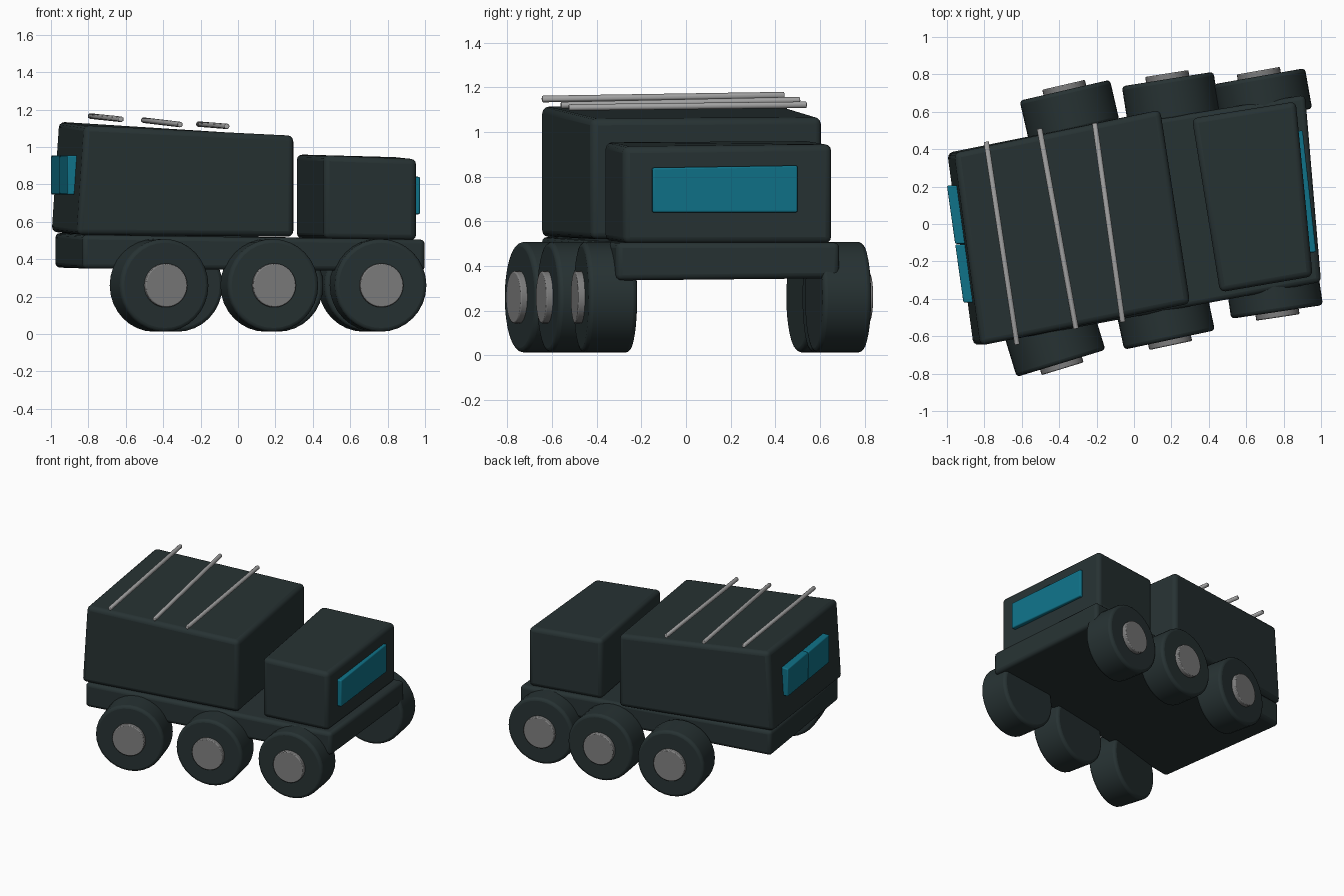
import bpy
import bmesh
from math import radians, sin, cos
from mathutils import Vector

cube = bpy.data.objects.get("Cube")
if cube:
    bpy.data.objects.remove(cube, do_unlink=True)


def material(name, r, g, b):
    m = bpy.data.materials.new(name)
    m.use_nodes = True
    m.diffuse_color = (r, g, b, 1)
    m.node_tree.nodes["Principled BSDF"].inputs["Base Color"].default_value = (r, g, b, 1)
    return m


DARK = material("dark slate", 0.02, 0.032, 0.033)
GLASS = material("teal glass", 0.005, 0.17, 0.25)
HUB = material("hub grey", 0.21, 0.21, 0.21)
STEEL = material("light steel", 0.38, 0.38, 0.38)


def finish(name, bm, mat, bevel, segments=3):
    """Turn a bmesh into a softly bevelled, smooth shaded object."""
    bmesh.ops.recalc_face_normals(bm, faces=bm.faces)
    mesh = bpy.data.meshes.new(name)
    bm.to_mesh(mesh)
    bm.free()
    mesh.materials.append(mat)
    ob = bpy.data.objects.new(name, mesh)
    bpy.context.collection.objects.link(ob)
    mod = ob.modifiers.new("rounded edges", "BEVEL")
    mod.width, mod.segments, mod.limit_method = bevel, segments, "ANGLE"
    bpy.ops.object.select_all(action="DESELECT")
    ob.select_set(True)
    bpy.context.view_layer.objects.active = ob
    bpy.ops.object.shade_smooth_by_angle(angle=radians(35))
    return ob


def block(name, plan, low, high, mat, bevel, lean=0.0):
    """Six-sided block. plan: rear right, front right, front left, rear left.
    low and high: heights at those corners; lean moves the rear top forward."""
    bm = bmesh.new()
    bottom = [bm.verts.new((x, y, z)) for (x, y), z in zip(plan, low)]
    top = [bm.verts.new((x + (lean if i in (0, 3) else 0), y, z))
           for i, ((x, y), z) in enumerate(zip(plan, high))]
    bm.faces.new(bottom)
    bm.faces.new(top)
    for i in range(4):
        j = (i + 1) % 4
        bm.faces.new((bottom[i], bottom[j], top[j], top[i]))
    return finish(name, bm, mat, bevel)


def rod(name, start, end, radius, sides, mat, bevel, segments=2):
    """Round bar or disc between two points."""
    start, end = Vector(start), Vector(end)
    axis = end - start
    bm = bmesh.new()
    bmesh.ops.create_cone(bm, cap_ends=True, segments=sides, radius1=radius,
                          radius2=radius, depth=axis.length)
    bm.transform(axis.to_track_quat("Z", "Y").to_matrix().to_4x4())
    bmesh.ops.translate(bm, verts=bm.verts, vec=(start + end) / 2)
    return finish(name, bm, mat, bevel, segments)


# Flat chassis slab
block("chassis", [(-0.83, -0.65), (1.0, -0.31), (0.915, 0.69), (-0.98, 0.38)],
      [0.35, 0.335, 0.345, 0.355], [0.53, 0.505, 0.505, 0.54], DARK, 0.025)

# Cargo body and cab
block("cargo_body", [(-0.86, -0.65), (0.3, -0.425), (0.14, 0.61), (-1.0, 0.38)],
      [0.53, 0.52, 0.52, 0.545], [1.115, 1.06, 1.065, 1.135], DARK, 0.03, 0.04)
block("cab", [(0.46, -0.365), (0.955, -0.28), (0.865, 0.655), (0.31, 0.565)],
      [0.51, 0.5, 0.5, 0.51], [0.955, 0.935, 0.945, 0.96], DARK, 0.03)

# Windscreen
block("windscreen", [(0.92, -0.155), (0.974, -0.15), (0.902, 0.5), (0.85, 0.495)],
      [0.64] * 4, [0.84, 0.84, 0.85, 0.85], GLASS, 0.008)


# Two rear window panes, side by side
def rear_point(t, depth):
    return (-0.912 - 0.088 * t + depth, -0.42 + 0.625 * t)


for side, a, b in (("right", 0, 0.497), ("left", 0.503, 1)):
    block("rear_window_" + side,
          [rear_point(a, 0), rear_point(a, 0.06), rear_point(b, 0.06), rear_point(b, 0)],
          [0.745] * 4, [0.955] * 4, GLASS, 0.008)

# Roof bars
for label, start, end in (
        ("rear", (-0.79, 0.44, 1.165), (-0.625, -0.645, 1.148)),
        ("middle", (-0.505, 0.51, 1.143), (-0.31, -0.56, 1.12)),
        ("front", (-0.21, 0.54, 1.122), (-0.06, -0.525, 1.11))):
    rod("roof_bar_" + label, start, end, 0.015, 12, STEEL, 0.005)

# Wheels: centre of the outer face, turn in degrees, outward direction
for label, x, y, turn, out in (
        ("rear_right", -0.39, -0.745, 17, -1),
        ("middle_right", 0.19, -0.62, 12, -1),
        ("front_right", 0.765, -0.47, 8.5, -1),
        ("rear_left", -0.37, 0.715, 13, 1),
        ("middle_left", 0.18, 0.775, 9, 1),
        ("front_left", 0.67, 0.79, 10, 1)):
    face = Vector((x, y, 0.26))
    axis = Vector((-sin(radians(turn)), cos(radians(turn)), 0)) * out
    rod("tyre_" + label, face - axis * 0.22, face, 0.248, 32, DARK, 0.02, 3)
    rod("hub_" + label, face - axis * 0.02, face + axis * 0.03, 0.117, 32, HUB, 0.006)
